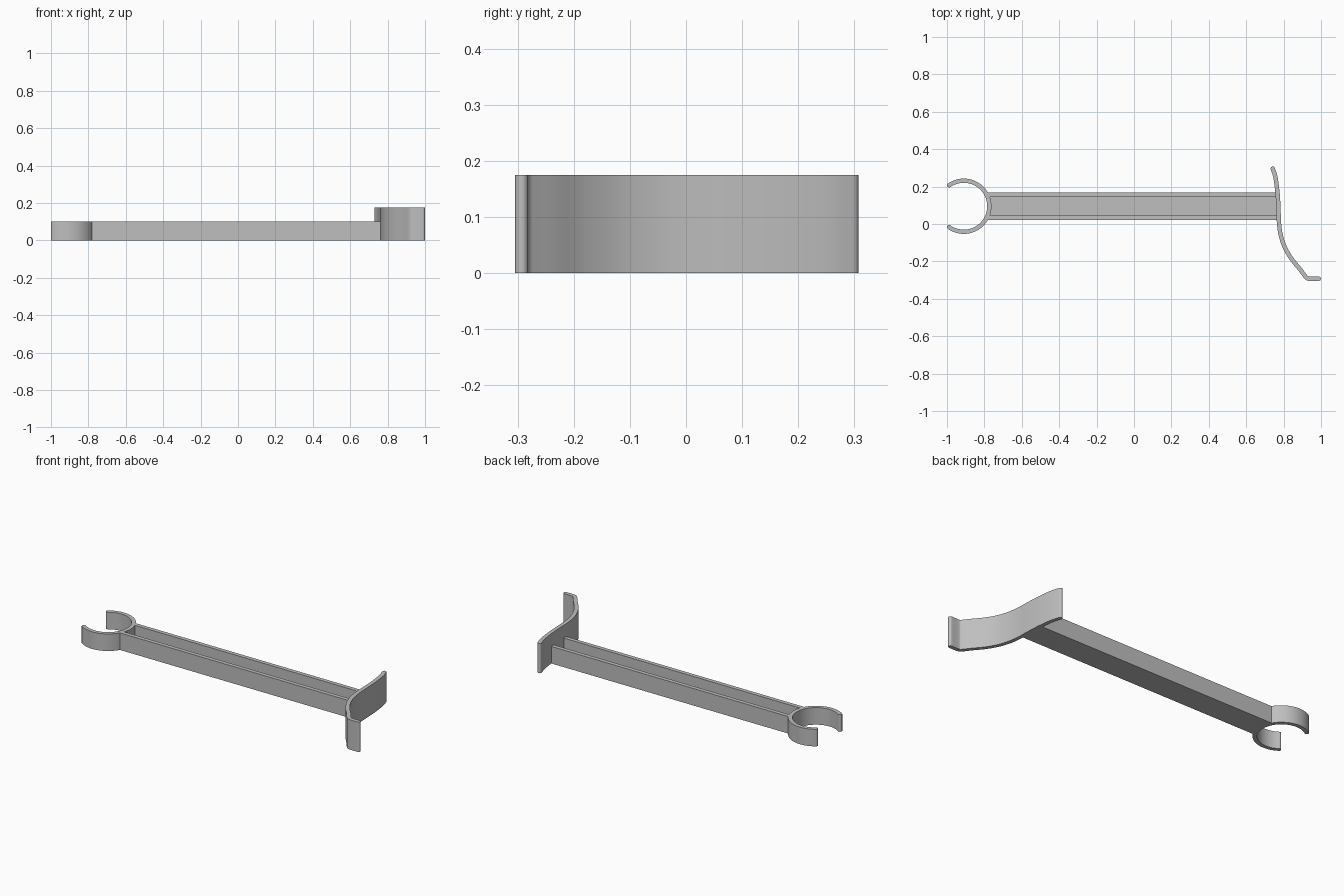
import bpy, bmesh, math
from mathutils import Vector

cube = bpy.data.objects.get("Cube")
if cube:
    bpy.data.objects.remove(cube)

grey = bpy.data.materials.new("plain grey")
grey.use_nodes = True
colour = (0.52, 0.52, 0.52, 1)
grey.diffuse_color = colour
grey.node_tree.nodes["Principled BSDF"].inputs["Base Color"].default_value = colour


def extrude_outline(name, outline, direction):
    """Closed outline of 3D points pushed along a direction into a solid."""
    bm = bmesh.new()
    face = bm.faces.new([bm.verts.new(p) for p in outline])
    new = bmesh.ops.extrude_face_region(bm, geom=[face])["geom"]
    bmesh.ops.translate(bm, vec=direction,
                        verts=[v for v in new if isinstance(v, bmesh.types.BMVert)])
    bmesh.ops.recalc_face_normals(bm, faces=bm.faces)
    mesh = bpy.data.meshes.new(name)
    bm.to_mesh(mesh)
    bm.free()
    mesh.materials.append(grey)
    obj = bpy.data.objects.new(name, mesh)
    bpy.context.collection.objects.link(obj)
    return obj


def ribbon(name, path, half, height):
    """Upright strip of even thickness with rounded ends, following a flat path."""
    last = len(path) - 1
    left, right = [], []
    for i, p in enumerate(path):
        t = (path[min(i + 1, last)] - path[max(i - 1, 0)]).normalized()
        n = Vector((-t.y, t.x)) * half
        left.append(p + n)
        right.append(p - n)

    def cap(centre, start):
        a0 = math.atan2(start.y - centre.y, start.x - centre.x)
        return [centre + half * Vector((math.cos(a0 - math.pi * k / 8),
                                        math.sin(a0 - math.pi * k / 8)))
                for k in range(1, 8)]

    outline = left + cap(path[-1], left[-1]) + right[::-1] + cap(path[0], right[0])
    obj = extrude_outline(name, [(p.x, p.y, 0) for p in outline], (0, 0, height))
    bpy.ops.object.select_all(action="DESELECT")
    obj.select_set(True)
    bpy.context.view_layer.objects.active = obj
    bpy.ops.object.shade_smooth_by_angle(angle=math.radians(35))
    return obj


def smooth_path(points, steps=6):
    """Smooth curve through the given points."""
    pts = [Vector(p) for p in points]
    pts = [2 * pts[0] - pts[1]] + pts + [2 * pts[-1] - pts[-2]]
    out = []
    for a, b, c, d in zip(pts, pts[1:], pts[2:], pts[3:]):
        for k in range(steps):
            t = k / steps
            out.append(0.5 * (2 * b + (c - a) * t + (2 * a - 5 * b + 4 * c - d) * t * t
                              + (3 * b - a - 3 * c + d) * t ** 3))
    return out + [pts[-2]]


ARM_Y, ARM_HEIGHT = 0.095, 0.1

# Open ring clip
sweep = math.radians(125)
clip_path = [Vector((-0.91 + 0.1365 * math.cos(a), ARM_Y + 0.1365 * math.sin(a)))
             for a in (sweep * (k / 32 - 1) for k in range(65))]
ribbon("ring_clip", clip_path, 0.0115, ARM_HEIGHT)

# Channel arm with a floor and two side walls
half_w, wall, floor = 0.074, 0.024, 0.025
profile = [(-half_w, 0), (half_w, 0), (half_w, ARM_HEIGHT), (half_w - wall, ARM_HEIGHT),
           (half_w - wall, floor), (wall - half_w, floor), (wall - half_w, ARM_HEIGHT),
           (-half_w, ARM_HEIGHT)]
extrude_outline("channel_arm", [(-0.7835, ARM_Y + y, z) for y, z in profile], (1.555, 0, 0))

# Curved end plate with a bent foot
plate = smooth_path([(0.742, 0.296), (0.756, 0.25), (0.767, 0.17), (0.772, 0.09),
                     (0.775, 0.01), (0.784, -0.057), (0.806, -0.124), (0.842, -0.186),
                     (0.885, -0.239), (0.91, -0.272), (0.923, -0.287), (0.94, -0.293),
                     (0.988, -0.293)])
ribbon("curved_end_plate", plate, 0.0115, 0.175)
